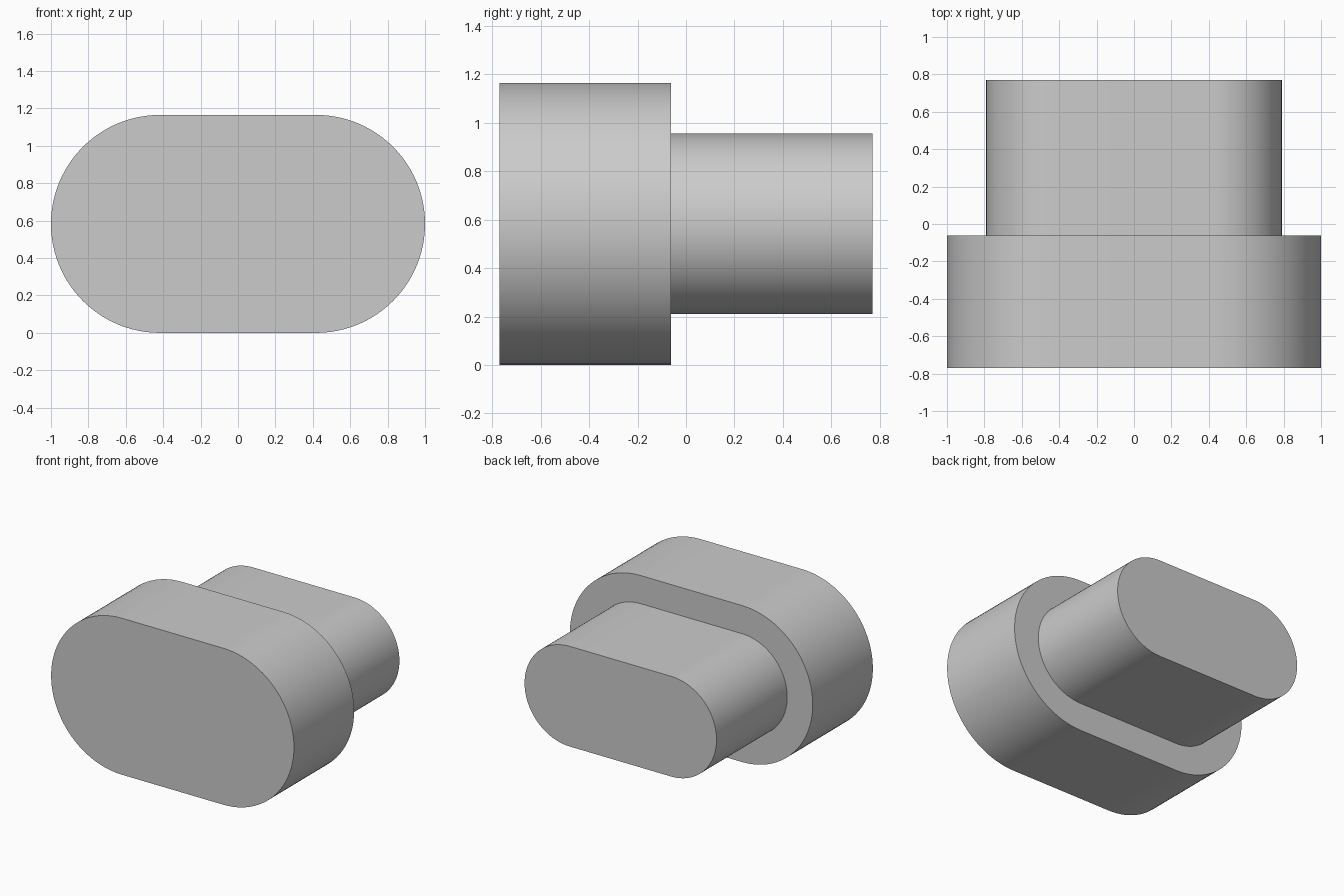
import bpy
import bmesh
from math import cos, sin, pi

cube = bpy.data.objects.get("Cube")
if cube:
    bpy.data.objects.remove(cube, do_unlink=True)

HALF_STRAIGHT = 0.4175
CENTRE_Z = 0.5825
ARC_STEPS = 48

grey = bpy.data.materials.new("plain grey")
grey.use_nodes = True
colour = (0.6, 0.6, 0.6, 1)
grey.diffuse_color = colour
grey.node_tree.nodes["Principled BSDF"].inputs["Base Color"].default_value = colour


def stadium_block(name, radius, y_front, y_back):
    """Extrude a rounded-end slot outline along y."""
    bm = bmesh.new()
    outline = []
    for side, start in ((1, -pi / 2), (-1, pi / 2)):
        for i in range(ARC_STEPS + 1):
            a = start + pi * i / ARC_STEPS
            outline.append(bm.verts.new((side * HALF_STRAIGHT + radius * cos(a),
                                         y_front,
                                         CENTRE_Z + radius * sin(a))))
    face = bm.faces.new(outline)
    ext = bmesh.ops.extrude_face_region(bm, geom=[face], use_keep_orig=True)
    moved = [v for v in ext["geom"] if isinstance(v, bmesh.types.BMVert)]
    bmesh.ops.translate(bm, verts=moved, vec=(0, y_back - y_front, 0))
    bmesh.ops.recalc_face_normals(bm, faces=bm.faces)
    mesh = bpy.data.meshes.new(name)
    bm.to_mesh(mesh)
    bm.free()
    mesh.materials.append(grey)
    obj = bpy.data.objects.new(name, mesh)
    bpy.context.collection.objects.link(obj)
    bpy.ops.object.select_all(action='DESELECT')
    obj.select_set(True)
    bpy.context.view_layer.objects.active = obj
    bpy.ops.object.shade_smooth_by_angle(angle=pi / 6)
    return obj


# Wide front head and the narrower plug behind it
stadium_block("front_head", 0.5825, -0.77, -0.062)
stadium_block("rear_plug", 0.373, -0.062, 0.77)
